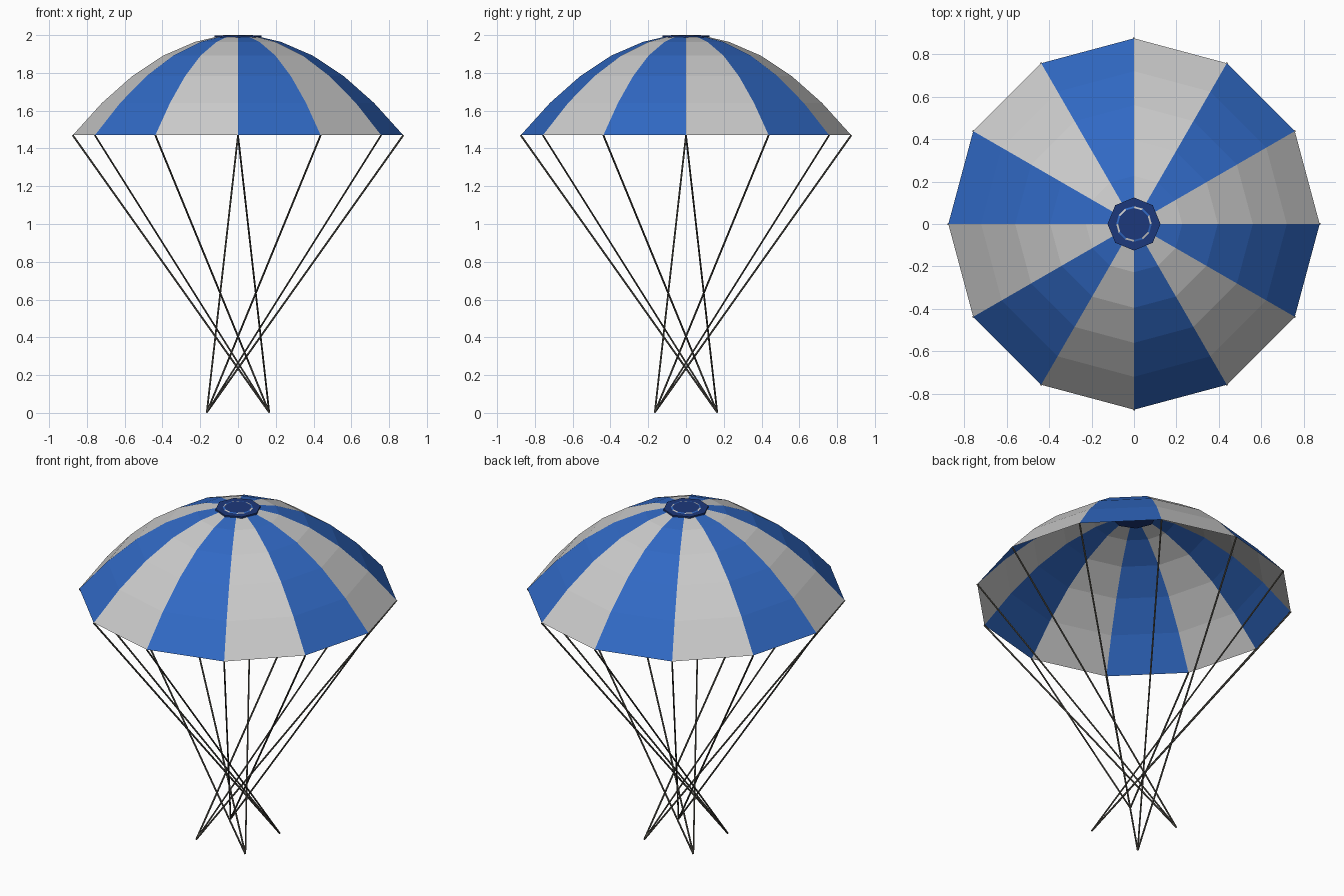
import bpy, bmesh
from math import cos, sin, radians
from mathutils import Vector

if "Cube" in bpy.data.objects:
    bpy.data.objects.remove(bpy.data.objects["Cube"])

GORES = 12
RIM_R, RIM_Z, TOP_Z = 0.875, 1.47, 2.0


def material(name, color):
    m = bpy.data.materials.new(name)
    m.diffuse_color = (*color, 1)
    m.use_nodes = True
    m.node_tree.nodes["Principled BSDF"].inputs["Base Color"].default_value = m.diffuse_color
    return m


def polar(r, deg, z):
    return Vector((r * cos(radians(deg)), r * sin(radians(deg)), z))


def make_object(name, bm, *mats):
    me = bpy.data.meshes.new(name)
    bm.to_mesh(me)
    bm.free()
    for m in mats:
        me.materials.append(m)
    ob = bpy.data.objects.new(name, me)
    bpy.context.collection.objects.link(ob)
    return ob


blue = material("blue_cloth", (0.03, 0.14, 0.55))
grey = material("grey_cloth", (0.6, 0.6, 0.61))
navy = material("navy_cap", (0.012, 0.04, 0.2))
cord = material("dark_cord", (0.09, 0.085, 0.07))

# Canopy: twelve alternating gores on a shallow parabolic profile
radii = [RIM_R, 0.72, 0.56, 0.395, 0.227, 0.075]
bm = bmesh.new()
rings = []
for r in radii:
    z = TOP_Z - (TOP_Z - RIM_Z) * (r / RIM_R) ** 2
    if r == radii[-1]:
        z = TOP_Z
    rings.append([bm.verts.new(polar(r, 360 / GORES * i, z)) for i in range(GORES)])
for low, high in zip(rings, rings[1:]):
    for i in range(GORES):
        j = (i + 1) % GORES
        f = bm.faces.new((low[i], low[j], high[j], high[i]))
        f.material_index = i % 2
make_object("canopy", bm, grey, blue)

# Crown cap: eight-sided disc closing the vent
bm = bmesh.new()
bmesh.ops.create_cone(bm, cap_ends=True, segments=8, radius1=0.125, radius2=0.125, depth=0.016)
bmesh.ops.translate(bm, verts=bm.verts, vec=(0, 0, 1.99))
make_object("crown_cap", bm, navy)

# Suspension lines: three neighbouring rim points share the opposite corner
bm = bmesh.new()
for i in range(GORES):
    quarter = ((i - 1) // 3) % 4
    start = polar(RIM_R, 30 * i, RIM_Z)
    end = polar(0.165 * 2 ** 0.5, 45 + 90 * quarter + 180, 0.003)
    d = start - end
    geo = bmesh.ops.create_cone(bm, cap_ends=True, segments=6, radius1=0.005,
                                radius2=0.005, depth=d.length)
    rot = d.to_track_quat('Z', 'Y').to_matrix()
    bmesh.ops.rotate(bm, verts=geo['verts'], cent=(0, 0, 0), matrix=rot)
    bmesh.ops.translate(bm, verts=geo['verts'], vec=(start + end) / 2)
make_object("suspension_lines", bm, cord)
